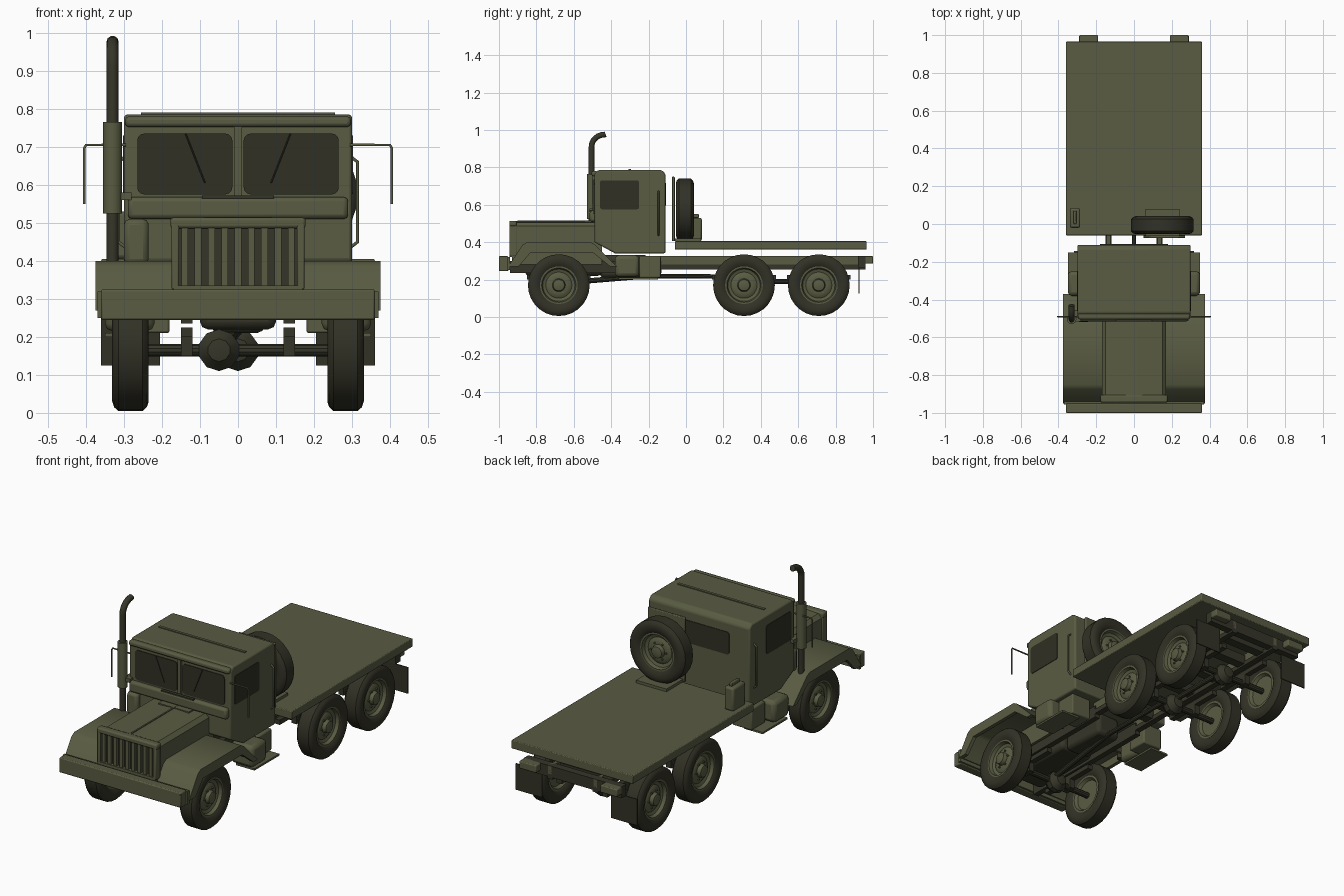
import bpy, bmesh, math
from mathutils import Vector, Matrix

if "Cube" in bpy.data.objects:
    bpy.data.objects.remove(bpy.data.objects["Cube"])


def mat(name, r, g, b):
    m = bpy.data.materials.new(name)
    m.diffuse_color = (r, g, b, 1)
    m.use_nodes = True
    m.node_tree.nodes["Principled BSDF"].inputs["Base Color"].default_value = m.diffuse_color
    return m


OLIVE = mat("olive paint", 0.10, 0.106, 0.055)
RUBBER = mat("dark rubber", 0.032, 0.031, 0.019)
GLASS = mat("dark glass", 0.030, 0.029, 0.018)
DARK = mat("dark chassis", 0.036, 0.036, 0.022)


def finish(name, bm, material, bevel=0.0, smooth=True, segs=2):
    bmesh.ops.recalc_face_normals(bm, faces=bm.faces[:])
    me = bpy.data.meshes.new(name)
    bm.to_mesh(me)
    bm.free()
    me.materials.append(material)
    ob = bpy.data.objects.new(name, me)
    bpy.context.collection.objects.link(ob)
    if bevel:
        mod = ob.modifiers.new("bevel", 'BEVEL')
        mod.width, mod.segments = bevel, segs
    if smooth:
        bpy.ops.object.select_all(action='DESELECT')
        ob.select_set(True)
        bpy.context.view_layer.objects.active = ob
        bpy.ops.object.shade_smooth_by_angle(angle=math.radians(35))
    return ob


def box(name, x, y, z, material=OLIVE, bevel=0.0):
    """Box from (min, max) pairs."""
    bm = bmesh.new()
    bmesh.ops.create_cube(bm, size=1)
    for v in bm.verts:
        v.co = Vector([(a + b) / 2 + c * (b - a) for (a, b), c in zip((x, y, z), v.co)])
    return finish(name, bm, material, bevel)


def pair(name, x, y, z, material=OLIVE, bevel=0.0):
    for s, side in ((1, "right"), (-1, "left")):
        box(f"{name}_{side}", sorted((s * x[0], s * x[1])), y, z, material, bevel)


def prism(name, pts, axis, lo, hi, material=OLIVE, bevel=0.0):
    """Extrude a 2D outline along x (pts = y,z) or y (pts = x,z)."""
    bm = bmesh.new()
    put = (lambda a, b, t: (t, a, b)) if axis == 'x' else (lambda a, b, t: (a, t, b))
    f = bm.faces.new([bm.verts.new(put(a, b, lo)) for a, b in pts])
    r = bmesh.ops.extrude_face_region(bm, geom=[f])
    d = Vector(put(0, 0, hi - lo))
    bmesh.ops.translate(bm, vec=d, verts=[e for e in r['geom'] if isinstance(e, bmesh.types.BMVert)])
    return finish(name, bm, material, bevel)


def lathe(name, profile, matrix, material, n=28):
    """Spin (radius, offset) profile round the local x axis."""
    bm = bmesh.new()
    vs = [bm.verts.new((t, 0, r)) for r, t in profile]
    es = [bm.edges.new(p) for p in zip(vs, vs[1:])]
    bmesh.ops.spin(bm, geom=vs + es, cent=(0, 0, 0), axis=(1, 0, 0), angle=2 * math.pi,
                   steps=n, use_duplicate=False)
    bmesh.ops.remove_doubles(bm, verts=bm.verts[:], dist=1e-5)
    bm.transform(matrix)
    return finish(name, bm, material)


def rod(name, a, b, r, material=DARK, n=10):
    a, b = Vector(a), Vector(b)
    bm = bmesh.new()
    q = (b - a).to_track_quat('Z', 'Y').to_matrix().to_4x4()
    bmesh.ops.create_cone(bm, cap_ends=True, segments=n, radius1=r, radius2=r, depth=(b - a).length,
                          matrix=Matrix.Translation((a + b) / 2) @ q)
    return finish(name, bm, material)


def tube(name, pts, r, material=DARK, res=2):
    cu = bpy.data.curves.new(name, 'CURVE')
    cu.dimensions, cu.bevel_depth, cu.bevel_resolution, cu.use_fill_caps = '3D', r, res, True
    sp = cu.splines.new('POLY')
    sp.points.add(len(pts) - 1)
    for p, c in zip(sp.points, pts):
        p.co = (*c, 1)
    cu.materials.append(material)
    ob = bpy.data.objects.new(name, cu)
    bpy.context.collection.objects.link(ob)


def rounded(cx, cz, w, h, r, n=3):
    return [(cx + sx * (w / 2 - r) + r * math.cos(q), cz + sz * (h / 2 - r) + r * math.sin(q))
            for k, (sx, sz) in enumerate(((1, 1), (-1, 1), (-1, -1), (1, -1)))
            for q in [math.pi / 2 * (k + i / n) for i in range(n + 1)]]


# wheels: tyre, dished rim, hub
TYRE = [(.098, -.034), (.115, -.046), (.14, -.048), (.155, -.043), (.165, -.032),
        (.165, .032), (.155, .043), (.14, .048), (.115, .046), (.098, .034)]
RIM = [(0, -.02), (.08, -.02), (.09, -.036), (.102, -.036), (.102, .036), (.092, .036), (.086, .018),
       (.07, .012), (.055, .022), (.035, .022), (.03, .042), (.015, .046), (0, .046)]


def wheel(name, m):
    lathe(name + "_tyre", TYRE, m, RUBBER)
    lathe(name + "_rim", RIM, m, OLIVE)
    for k in range(6):
        a = k * math.pi / 3
        p = Vector((.02, .045 * math.cos(a), .045 * math.sin(a)))
        rod(f"{name}_bolt_{k}", m @ p, m @ (p + Vector((.01, 0, 0))), .005, OLIVE, 6)


for i, y in enumerate((-.68, .31, .71)):
    for s in (1, -1):
        turn = Matrix.Rotation(0 if s > 0 else math.pi, 4, 'Z')
        wheel(f"wheel_{i}_{'right' if s > 0 else 'left'}", Matrix.Translation((s * .283, y, .17)) @ turn)
    # axle with differential
    rod(f"axle_{i}", (-.26, y, .165), (.26, y, .165), .016)
    lathe(f"differential_{i}", [(0, -.05), (.03, -.045), (.055, -.015), (.055, .015), (.03, .045), (0, .05)],
          Matrix.Translation((-.05 if i == 0 else 0, y, .165)) @ Matrix.Rotation(math.pi / 2, 4, 'Z'), DARK, 10)
    pair(f"leaf_spring_{i}", (.12, .15), (y - .17, y + .17), (.2, .225), DARK)
    pair(f"spring_seat_{i}", (.12, .15), (y - .03, y + .03), (.15, .2), DARK)
wheel("spare", Matrix.Translation((.15, -.006, .575)) @ Matrix.Rotation(math.pi / 2, 4, 'Z'))

# chassis
pair("frame_rail", (.125, .145), (-.15, .96), (.28, .325))
pair("lower_rail", (.118, .15), (-.13, .96), (.255, .28), DARK)
pair("front_rail", (.12, .15), (-.94, -.13), (.235, .30), DARK)
for i, y in enumerate((-.02, .12, .31, .51, .71, .86)):
    box(f"crossmember_{i}", (-.13, .13), (y - .025, y + .025), (.265, .315), DARK)
box("rear_crossmember", (-.29, .29), (.92, .96), (.265, .325), DARK)
pair("rear_bumperette", (.19, .29), (.95, 1.0), (.285, .325), OLIVE, .005)
rod("drive_shaft_front", (-.03, -.68, .18), (0, -.2, .22), .014)
rod("drive_shaft_middle", (0, -.36, .22), (0, .31, .215), .012)
rod("drive_shaft_rear", (0, .31, .19), (0, .71, .19), .014)
box("engine_block", (-.1, .1), (-.86, -.45), (.22, .36), DARK, .02)
box("gearbox", (-.07, .07), (-.46, -.2), (.21, .33), DARK, .02)
pair("mud_flap", (.205, .36), (.922, .928), (.125, .265), RUBBER)

# flat bed
box("flat_bed", (-.36, .36), (-.06, .965), (.36, .405), OLIVE, .004)

# bumper, fenders
box("front_bumper", (-.36, .36), (-1.0, -.95), (.245, .325), OLIVE, .005)
OUTER = [(-.95, .27), (-.875, .385), (-.85, .40), (-.51, .40), (-.485, .385), (-.37, .27)]
SHELL = OUTER + [(-.385, .27), (-.49, .375), (-.515, .388), (-.845, .388), (-.865, .375), (-.935, .27)]
SKIRT = OUTER + [(-.405, .27), (-.50, .345), (-.83, .345), (-.895, .27)]
for s, side in ((1, "right"), (-1, "left")):
    prism(f"fender_{side}", SHELL, 'x', s * .16, s * .37)
    prism(f"fender_skirt_{side}", SKIRT, 'x', s * .355, s * .375)
box("nose_apron", (-.37, .37), (-.955, -.94), (.25, .32))
pair("inner_fender", (.155, .17), (-.93, -.45), (.28, .40))

# hood and grille
prism("hood", [(-.17, .36), (.17, .36), (.17, .485), (.15, .505), (0, .512), (-.15, .505), (-.17, .485)],
      'y', -.915, -.48)
box("hood_hinge", (-.004, .004), (-.9, -.52), (.508, .516))
box("grille_back", (-.165, .165), (-.925, -.91), (.325, .49), DARK)
pair("grille_post", (.155, .175), (-.945, -.905), (.325, .50), OLIVE, .004)
box("grille_top", (-.178, .178), (-.945, -.905), (.485, .514), OLIVE, .008)
box("grille_sill", (-.17, .17), (-.945, -.905), (.32, .335))
for i in range(9):
    x = -.14 + i * .035
    box(f"grille_bar_{i}", (x - .009, x + .009), (-.94, -.92), (.33, .49))

# cab
prism("cab", [(-.49, .40), (-.49, .765), (-.47, .785), (-.13, .785), (-.11, .765), (-.11, .34), (-.38, .34)],
      'x', -.30, .30, OLIVE, .008)
box("cowl", (-.29, .29), (-.515, -.48), (.51, .568), OLIVE, .012)
box("roof_visor", (-.297, .297), (-.505, -.47), (.752, .78), OLIVE, .01)
box("roof_rib", (-.255, .255), (-.308, -.294), (.783, .79))
box("air_intake", (-.09, .09), (-.545, -.5), (.50, .515))
box("cowl_vent", (-.095, .095), (-.517, -.50), (.564, .572), DARK)
box("air_cleaner", (-.30, -.235), (-.52, -.48), (.39, .51), OLIVE, .015)
for s, side in ((1, "right"), (-1, "left")):
    prism(f"windscreen_{side}", rounded(s * .14, .655, .25, .16, .018), 'y', -.494, -.488, GLASS)
    prism(f"side_window_{side}", rounded(-.355, .653, .21, .155, .012), 'x', s * .298, s * .303, GLASS)
    tube(f"wiper_{side}", [(s * .138, -.498, .735), (s * .087, -.498, .605)], .002, RUBBER, 0)
    tube(f"mirror_arm_{side}", [(s * .295, -.49, .705), (s * .40, -.49, .705), (s * .405, -.49, .695),
                                (s * .405, -.49, .55)], .004, OLIVE, 1)
    tube(f"grab_rail_{side}", [(s * .295, -.147, .675), (s * .315, -.147, .66), (s * .315, -.147, .45),
                               (s * .295, -.147, .435)], .005, OLIVE, 1)
box("windscreen_divider", (-.01, .01), (-.5, -.485), (.57, .755))
prism("rear_window", rounded(0, .655, .36, .12, .012), 'y', -.112, -.107, GLASS)

# side tanks and steps
pair("side_tank", (.22, .35), (-.38, -.25), (.215, .33), OLIVE, .02)
pair("tool_box", (.18, .295), (-.25, -.135), (.21, .325), OLIVE, .006)
pair("step", (.24, .35), (-.36, -.15), (.2, .21))

# exhaust stack
X, Y = -.33, -.505
bend = [(X, Y + .07 * (1 - math.cos(a)), .91 + .065 * math.sin(a))
        for a in [math.radians(15 * k) for k in range(7)]]
tube("exhaust_pipe", [(X, Y, .33)] + bend + [(X, -.43, .977)], .016, DARK, 3)
rod("muffler", (X, Y, .525), (X, Y, .765), .025, OLIVE, 16)
box("exhaust_bracket", (-.32, -.28), (Y - .01, Y + .05), (.56, .58))

# spare wheel carrier and fuel can
box("spare_bracket", (.05, .27), (-.075, -.06), (.405, .75), OLIVE, .004)
box("spare_base", (.06, .24), (-.07, .08), (.405, .42))
box("fuel_can", (-.34, -.285), (-.02, .085), (.405, .53), OLIVE, .01)
box("fuel_can_handle", (-.32, -.305), (.0, .07), (.53, .55), OLIVE, .004)
